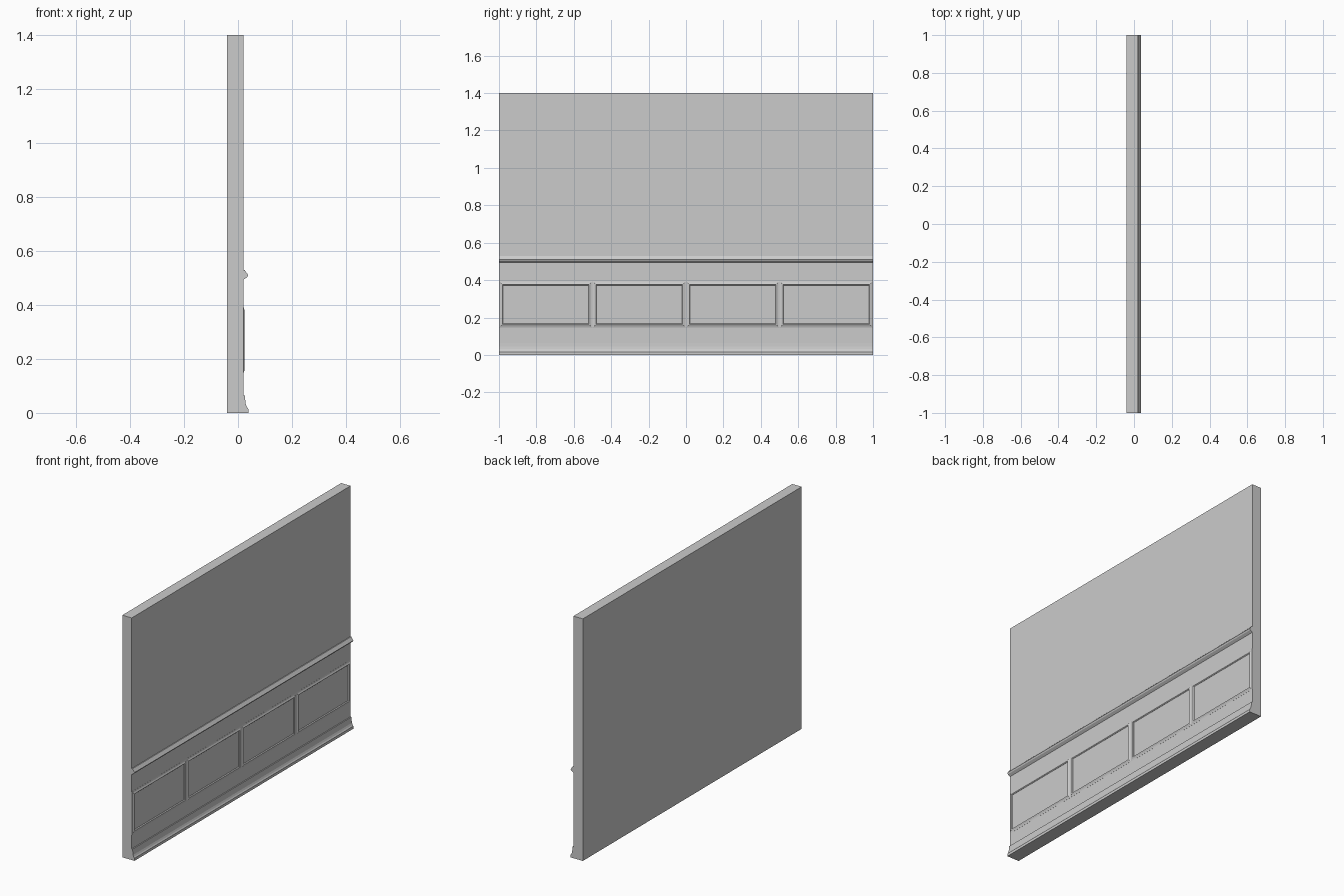
import bpy, bmesh

if "Cube" in bpy.data.objects:
    bpy.data.objects.remove(bpy.data.objects["Cube"])

FACE = 0.02  # x of the wall's panelled face


def finish(name, bm):
    bmesh.ops.recalc_face_normals(bm, faces=bm.faces)
    mesh = bpy.data.meshes.new(name)
    bm.to_mesh(mesh)
    bm.free()
    obj = bpy.data.objects.new(name, mesh)
    bpy.context.collection.objects.link(obj)
    return obj


def extrude_profile(name, profile):
    """Sweep a closed (x, z) profile along the full wall length."""
    bm = bmesh.new()
    face = bm.faces.new([bm.verts.new((x, -1, z)) for x, z in profile])
    moved = bmesh.ops.extrude_face_region(bm, geom=[face])["geom"]
    verts = [v for v in moved if isinstance(v, bmesh.types.BMVert)]
    bmesh.ops.translate(bm, verts=verts, vec=(0, 2, 0))
    if not any(f.normal.y == -1 and f.calc_center_median().y == -1 for f in bm.faces):
        start = [v for v in bm.verts if v.co.y < 0]
        if not any(all(v.co.y < 0 for v in f.verts) for f in bm.faces):
            bm.faces.new(start)
    return finish(name, bm)


def panel_frame(name, y0, y1, z0, z1, section):
    """Mitred rectangular moulding; section holds (inset, x) points."""
    bm = bmesh.new()
    loops = []
    for d, x in section:
        corners = ((y0 + d, z0 + d), (y1 - d, z0 + d), (y1 - d, z1 - d), (y0 + d, z1 - d))
        loops.append([bm.verts.new((x, y, z)) for y, z in corners])
    for a, b in zip(loops, loops[1:] + loops[:1]):
        for i in range(4):
            j = (i + 1) % 4
            bm.faces.new((a[i], a[j], b[j], b[i]))
    return finish(name, bm)


# Plain wall slab
extrude_profile("wall", [(-0.04, 0), (FACE, 0), (FACE, 1.4), (-0.04, 1.4)])

# Skirting with a coved upper part
extrude_profile("baseboard", [
    (FACE - 0.005, 0), (0.038, 0), (0.038, 0.015), (0.033, 0.022), (0.029, 0.032),
    (0.027, 0.045), (0.026, 0.065), (FACE - 0.005, 0.065)])

# Chair rail
extrude_profile("chair_rail", [
    (FACE - 0.005, 0.493), (FACE, 0.493), (0.034, 0.503), (0.038, 0.511),
    (0.034, 0.516), (0.025, 0.529), (FACE - 0.005, 0.529)])

# Row of four raised panel frames
section = [(0, FACE - 0.004), (0, 0.0205), (0.008, 0.022), (0.014, 0.025),
           (0.018, 0.025), (0.022, 0.0205), (0.022, FACE - 0.004)]
for i in range(4):
    y = -1 + 0.5 * i
    panel_frame(f"panel_frame_{i + 1}", y, y + 0.5, 0.145, 0.394, section)
